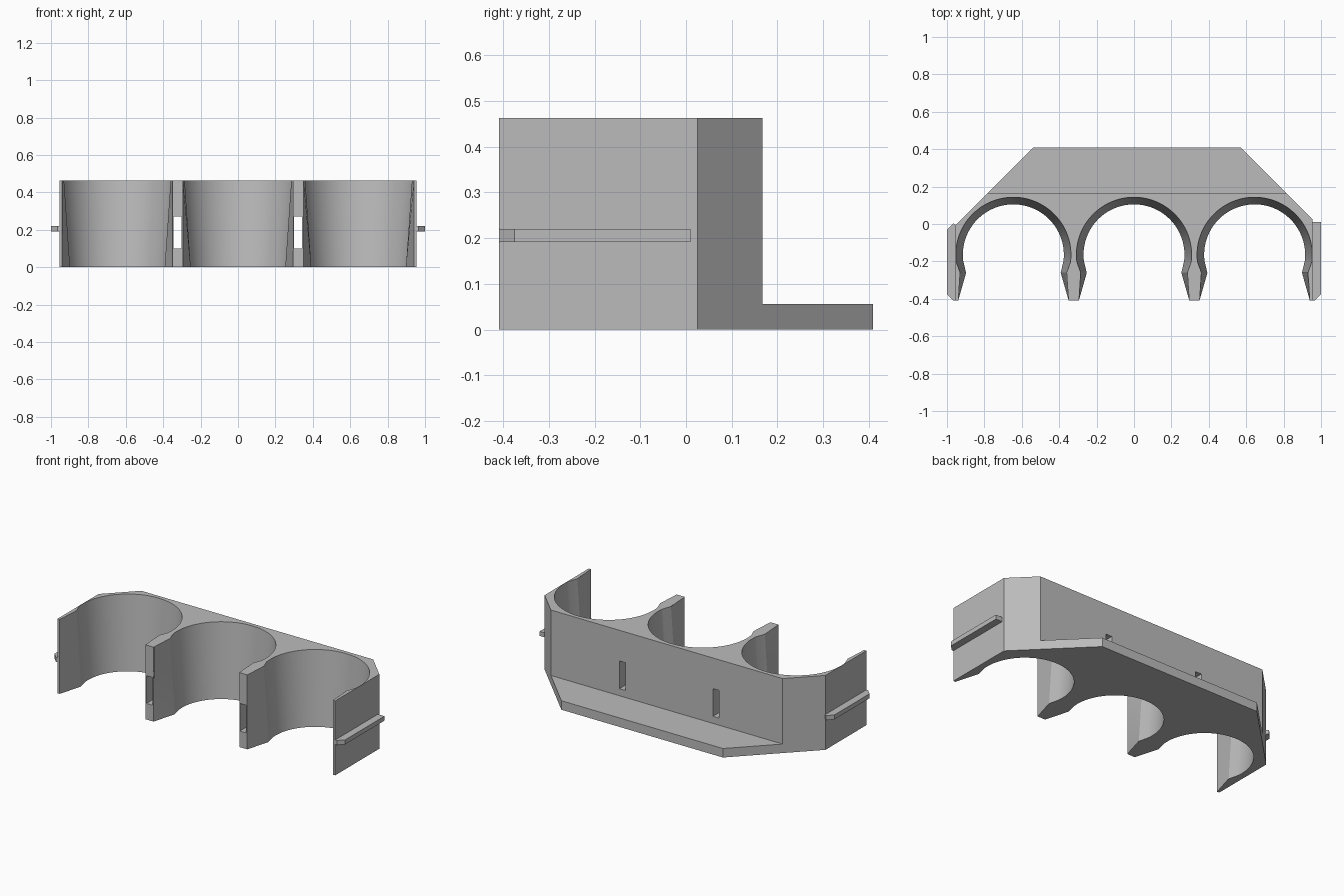
import bpy, bmesh, math

if "Cube" in bpy.data.objects:
    bpy.data.objects.remove(bpy.data.objects["Cube"], do_unlink=True)

grey = bpy.data.materials.new("plain grey")
grey.use_nodes = True
color = (0.5, 0.5, 0.5, 1)
grey.diffuse_color = color
grey.node_tree.nodes["Principled BSDF"].inputs["Base Color"].default_value = color

HEIGHT = 0.463
PITCH = 0.645


def loft(name, low, high, z0, z1):
    """Closed solid between two matching outlines."""
    bm = bmesh.new()
    a = [bm.verts.new((x, y, z0)) for x, y in low]
    b = [bm.verts.new((x, y, z1)) for x, y in high]
    bm.faces.new(a)
    bm.faces.new(b)
    n = len(a)
    for i in range(n):
        j = (i + 1) % n
        bm.faces.new((a[i], a[j], b[j], b[i]))
    bmesh.ops.recalc_face_normals(bm, faces=bm.faces)
    mesh = bpy.data.meshes.new(name)
    bm.to_mesh(mesh)
    bm.free()
    mesh.materials.append(grey)
    obj = bpy.data.objects.new(name, mesh)
    bpy.context.collection.objects.link(obj)
    return obj


def box(name, x0, x1, y0, y1, z0, z1):
    rect = [(x0, y0), (x1, y0), (x1, y1), (x0, y1)]
    return loft(name, rect, rect, z0, z1)


def cup_outline(cx, z):
    """Round pocket with a pinched throat and a flared open front."""
    t = z / HEIGHT
    r = 0.27 + 0.038 * t
    throat = 0.253 + 0.032 * t
    pts = []
    for i in range(65):
        ang = math.radians(-7 + 194 * i / 64)
        pts.append((cx + r * math.cos(ang), -0.165 + r * math.sin(ang)))
    left = [(-throat, -0.26), (-0.295, -0.409), (-0.295, -0.5)]
    pts += [(cx + x, y) for x, y in left]
    pts += [(cx - x, y) for x, y in reversed(left)]
    return pts


# Main block, full outline with slanted back corners
outline = [(-0.955, -0.409), (0.955, -0.409), (0.955, 0.025),
           (0.571, 0.409), (-0.54, 0.409), (-0.955, -0.006)]
body = loft("holder_body", outline, outline, 0, HEIGHT)

# Cutters: step above the back plate, tapered cups, slots between cups
cutters = [box("step_cutter", -1.2, 1.2, 0.167, 0.6, 0.056, 0.6)]
for cx in (-PITCH, 0, PITCH):
    cutters.append(loft("cup_cutter", cup_outline(cx, -0.01),
                        cup_outline(cx, HEIGHT + 0.01), -0.01, HEIGHT + 0.01))
for sx in (-0.323, 0.32):
    cutters.append(box("slot_cutter", sx - 0.021, sx + 0.021, -0.6, 0.3, 0.1, 0.272))

for cutter in cutters:
    cutter.hide_render = True
    mod = body.modifiers.new("cut", "BOOLEAN")
    mod.operation = "DIFFERENCE"
    mod.solver = "EXACT"
    mod.object = cutter
bpy.context.view_layer.objects.active = body
body.select_set(True)
for mod in list(body.modifiers):
    bpy.ops.object.modifier_apply(modifier=mod.name)
for cutter in cutters:
    bpy.data.objects.remove(cutter, do_unlink=True)
bpy.ops.object.shade_smooth_by_angle(angle=math.radians(20))

# Slide rails on both sides
left_rail = [(0.952, -0.409), (0.966, -0.409), (1, -0.375), (1, 0.01), (0.952, 0.01)]
right_rail = [(-0.952, -0.409), (-0.966, -0.409), (-1, -0.375),
              (-1, -0.03), (-0.966, 0.004), (-0.952, -0.006)]
loft("left_rail", left_rail, left_rail, 0.192, 0.22)
loft("right_rail", right_rail, right_rail, 0.192, 0.22)
